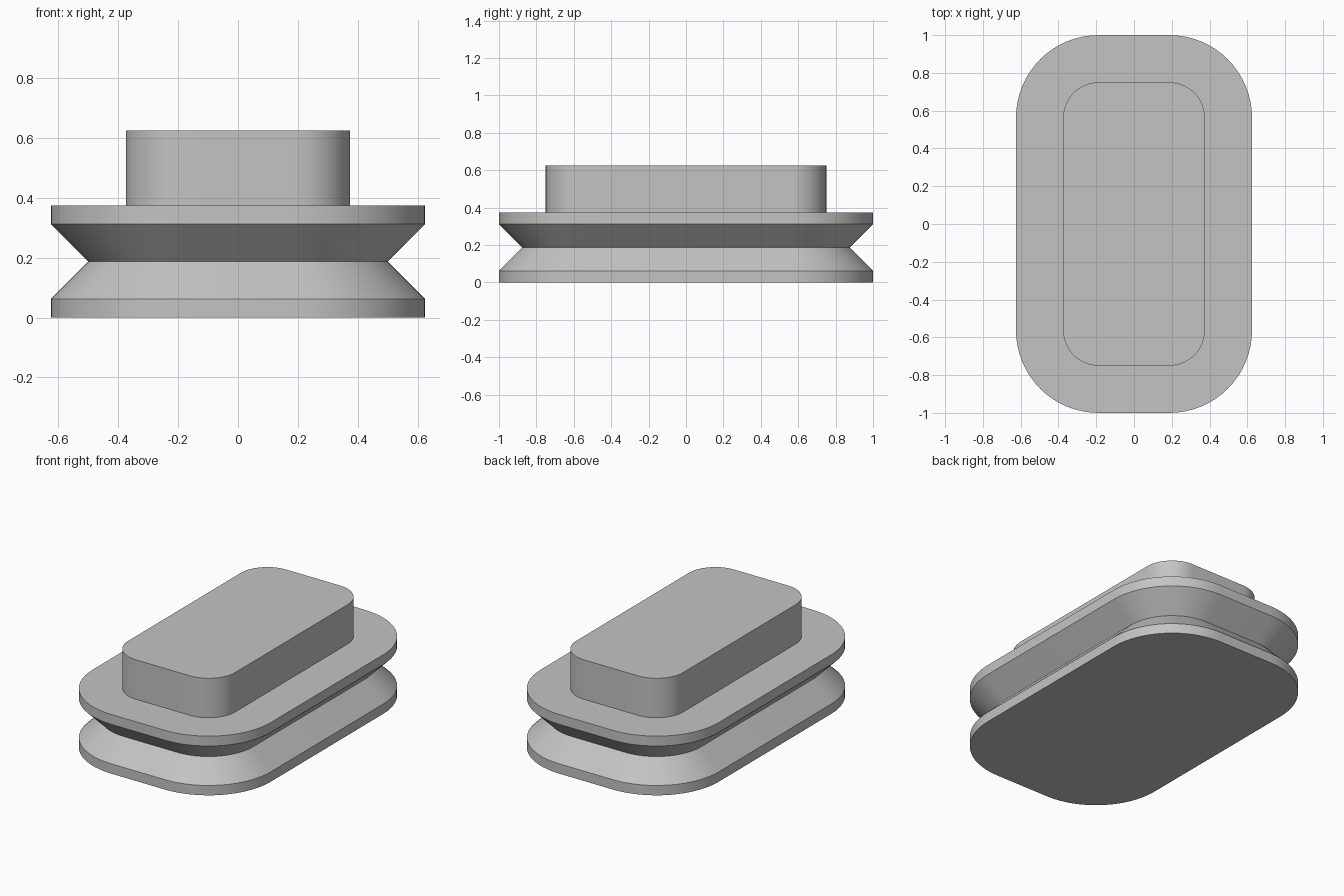
import bpy
import bmesh
from math import cos, sin, pi, radians

cube = bpy.data.objects.get("Cube")
if cube:
    bpy.data.objects.remove(cube, do_unlink=True)

# One plain grey for the whole model
grey = bpy.data.materials.new("plain_grey")
grey.use_nodes = True
colour = (0.55, 0.55, 0.55, 1)
grey.diffuse_color = colour
grey.node_tree.nodes["Principled BSDF"].inputs["Base Color"].default_value = colour

CORE_X, CORE_Y = 0.1875, 0.5625   # shared corner centres of every outline
STEPS = 16                        # segments per rounded corner


def outline(radius, z):
    """Rounded rectangle with concentric corners."""
    points = []
    for quarter, (sx, sy) in enumerate([(1, 1), (-1, 1), (-1, -1), (1, -1)]):
        for i in range(STEPS + 1):
            a = (quarter + i / STEPS) * pi / 2
            points.append((sx * CORE_X + radius * cos(a),
                           sy * CORE_Y + radius * sin(a), z))
    return points


def loft(name, profile):
    """Closed solid through rounded outlines given as (radius, height)."""
    bm = bmesh.new()
    rings = [[bm.verts.new(p) for p in outline(r, z)] for r, z in profile]
    for low, high in zip(rings, rings[1:]):
        for i in range(len(low)):
            j = (i + 1) % len(low)
            bm.faces.new((low[i], low[j], high[j], high[i]))
    bm.faces.new(rings[0][::-1])
    bm.faces.new(rings[-1])
    bmesh.ops.recalc_face_normals(bm, faces=bm.faces)
    mesh = bpy.data.meshes.new(name)
    bm.to_mesh(mesh)
    bm.free()
    mesh.materials.append(grey)
    obj = bpy.data.objects.new(name, mesh)
    bpy.context.collection.objects.link(obj)
    bpy.ops.object.select_all(action='DESELECT')
    obj.select_set(True)
    bpy.context.view_layer.objects.active = obj
    bpy.ops.object.shade_smooth_by_angle(angle=radians(30))
    return obj


# Flanged base with a V groove running round its side
RIM, WAIST = 0.4375, 0.3125
base = loft("grooved_base", [(RIM, 0), (RIM, 0.0625), (WAIST, 0.1875),
                             (RIM, 0.3125), (RIM, 0.375)])

# Raised block on top
block = loft("top_block", [(0.1875, 0.375), (0.1875, 0.625)])
